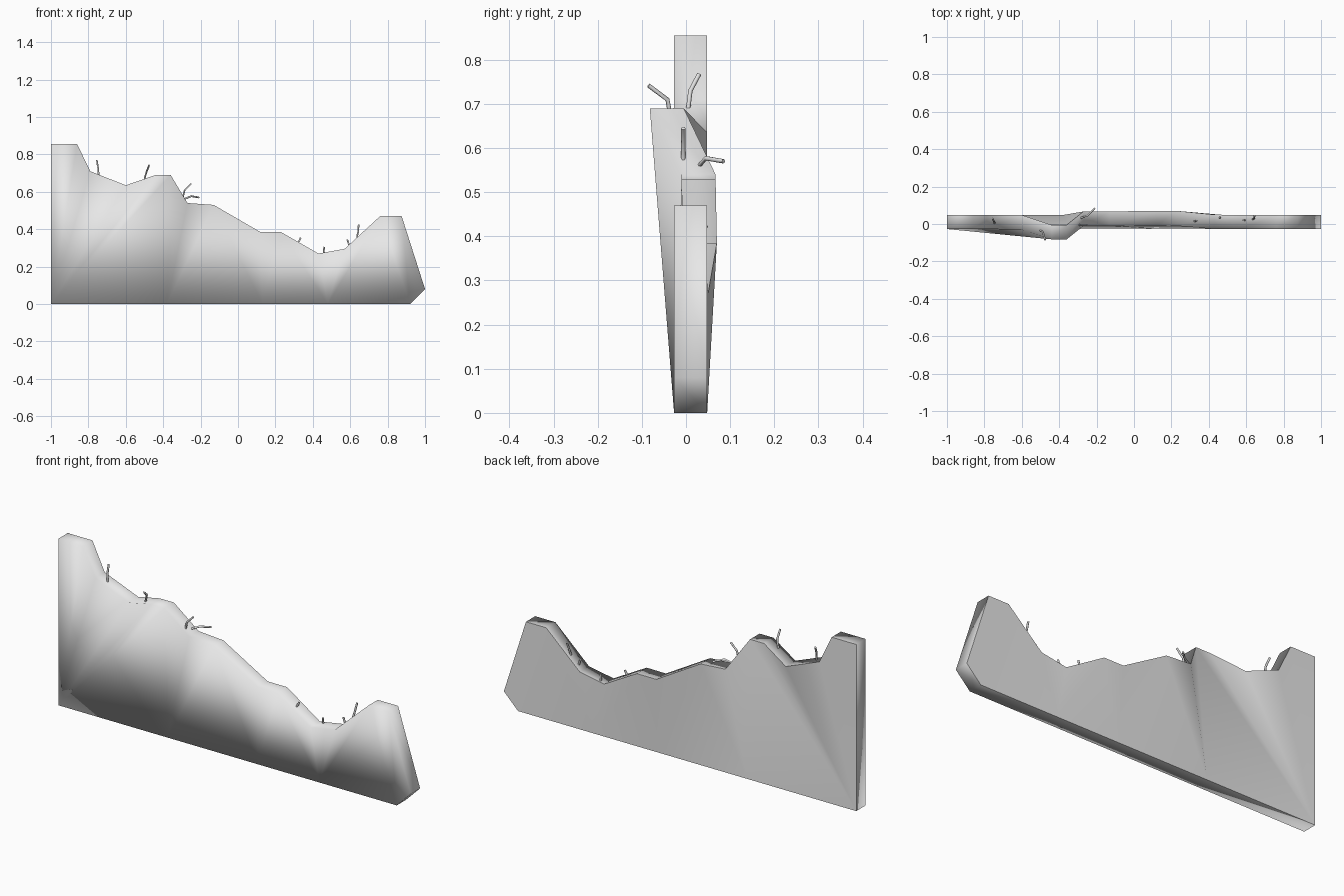
import bpy
import bmesh
from mathutils import Vector

cube = bpy.data.objects.get("Cube")
if cube:
    bpy.data.objects.remove(cube)

grey = bpy.data.materials.new("plain_grey")
grey.use_nodes = True
grey.diffuse_color = (0.8, 0.8, 0.8, 1)
grey.node_tree.nodes["Principled BSDF"].inputs["Base Color"].default_value = (0.8, 0.8, 0.8, 1)


def add_object(name, bm):
    mesh = bpy.data.meshes.new(name)
    bm.to_mesh(mesh)
    bm.free()
    mesh.materials.append(grey)
    obj = bpy.data.objects.new(name, mesh)
    bpy.context.collection.objects.link(obj)
    return obj


# Ridge crest: x, z, front y, back y, index of the foot point it fans from
FRONT, BACK = -0.027, 0.048
crest = [
    (-1, .855, FRONT, BACK, 0), (-.86, .855, FRONT, BACK, 0),
    (-.79, .71, FRONT, BACK, 0), (-.6, .635, -.03, BACK, 0),
    (-.44, .69, -.082, -.005, 0), (-.36, .69, -.082, -.005, 1),
    (-.27, .54, -.01, .067, 1), (-.13, .53, -.01, .067, 2),
    (.12, .385, -.008, .07, 2), (.23, .385, -.01, .07, 3),
    (.43, .27, FRONT, .05, 3), (.57, .295, FRONT, BACK, 3),
    (.76, .47, FRONT, BACK, 4), (.875, .47, FRONT, BACK, 4),
    (1, .08, FRONT, BACK, 4),
]
foot = [-1, -.38, .13, .48, .92]

# Mountain wall: two fanned faces joined by a rim
bm = bmesh.new()
rims = []
back_faces = []
for side, foot_y in ((2, FRONT), (3, BACK)):
    tops = [bm.verts.new((p[0], p[side], p[1])) for p in crest]
    feet = [bm.verts.new((x, foot_y, 0)) for x in foot]
    for i in range(len(crest) - 1):
        a, b = crest[i][4], crest[i + 1][4]
        faces = [bm.faces.new((tops[i], tops[i + 1], feet[a]))]
        if a != b:
            faces.append(bm.faces.new((tops[i + 1], feet[b], feet[a])))
        if side == 3:
            back_faces += faces
    rims.append(tops + feet[::-1])
count = len(rims[0])
for i in range(count):
    j = (i + 1) % count
    bm.faces.new((rims[0][i], rims[0][j], rims[1][j], rims[1][i]))
bmesh.ops.recalc_face_normals(bm, faces=bm.faces)
for f in bm.faces:
    f.smooth = True
# Crisp outline around the back, soft everywhere else
for f in back_faces:
    for e in f.edges:
        if any(g not in back_faces for g in e.link_faces):
            e.smooth = False
add_object("mountain_wall", bm)

# Bent twigs growing along the crest
twigs = [
    [(-.745, .005, .69), (-.748, .01, .73), (-.755, .03, .768)],
    [(-.5, -.035, .67), (-.488, -.042, .71), (-.475, -.085, .742)],
    [(-.295, -.006, .57), (-.285, -.006, .61), (-.25, -.006, .645)],
    [(-.29, .03, .56), (-.25, .045, .577), (-.21, .085, .57)],
    [(.318, .015, .325), (.328, .015, .34), (.335, .018, .355)],
    [(.462, .035, .265), (.458, .035, .285), (.462, .03, .305)],
    [(.598, .02, .305), (.591, .02, .325), (.584, .02, .345)],
    [(.635, .025, .355), (.642, .03, .385), (.645, .045, .425)],
]


def add_twig(name, points, radius=0.005, sides=6):
    bm = bmesh.new()
    pts = [Vector(p) for p in points]
    rings = []
    for i, p in enumerate(pts):
        along = (pts[min(i + 1, 2)] - pts[max(i - 1, 0)]).normalized()
        turn = Vector((0, 0, 1)).rotation_difference(along)
        ring = bmesh.ops.create_circle(bm, segments=sides, radius=radius)["verts"]
        for v in ring:
            v.co = p + turn @ v.co
        rings.append(ring)
    for low, high in zip(rings, rings[1:]):
        for k in range(sides):
            n = (k + 1) % sides
            # match nearest corners so the tube does not twist
            bm.faces.new((low[k], low[n], high[n], high[k])).smooth = True
    bm.faces.new(rings[0])
    bm.faces.new(rings[-1])
    bmesh.ops.recalc_face_normals(bm, faces=bm.faces)
    add_object(name, bm)


for number, points in enumerate(twigs, 1):
    add_twig(f"twig_{number}", points)
